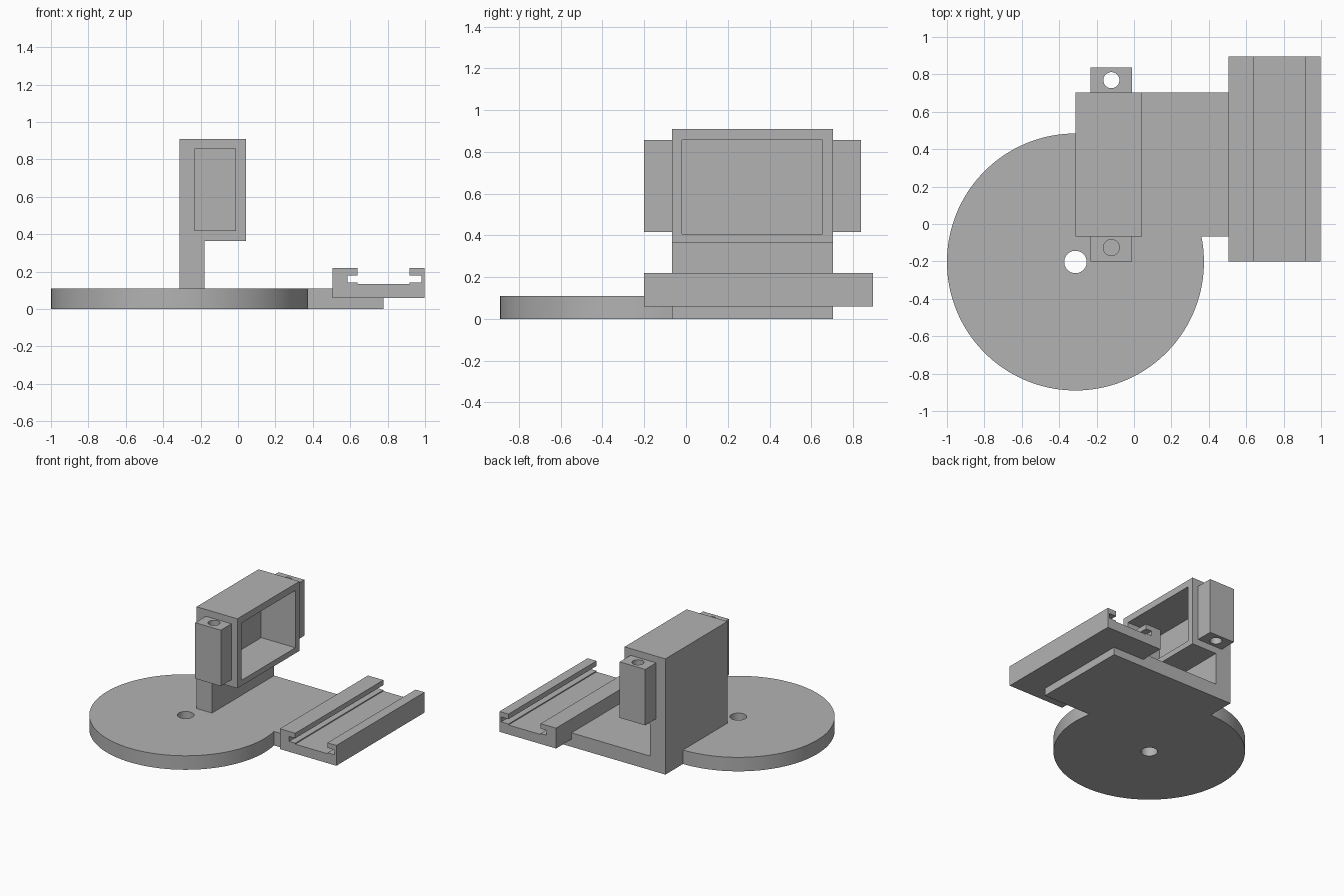
import bpy, bmesh, math
from mathutils import Vector

if "Cube" in bpy.data.objects:
    bpy.data.objects.remove(bpy.data.objects["Cube"])

grey = bpy.data.materials.new("plain grey")
grey.diffuse_color = (0.45, 0.45, 0.45, 1)
grey.use_nodes = True
grey.node_tree.nodes["Principled BSDF"].inputs["Base Color"].default_value = grey.diffuse_color


def extrude(name, outline, place, direction):
    """Solid prism: 2D outline placed in space, then swept along a direction."""
    bm = bmesh.new()
    face = bm.faces.new([bm.verts.new(place(a, b)) for a, b in outline])
    swept = bmesh.ops.extrude_face_region(bm, geom=[face])
    moved = [v for v in swept["geom"] if isinstance(v, bmesh.types.BMVert)]
    bmesh.ops.translate(bm, verts=moved, vec=Vector(direction))
    bmesh.ops.recalc_face_normals(bm, faces=bm.faces)
    mesh = bpy.data.meshes.new(name)
    bm.to_mesh(mesh)
    bm.free()
    mesh.materials.append(grey)
    obj = bpy.data.objects.new(name, mesh)
    bpy.context.collection.objects.link(obj)
    return obj


def upright(name, outline, z0, z1):
    return extrude(name, outline, lambda x, y: (x, y, z0), (0, 0, z1 - z0))


def along_y(name, outline, y0, y1):
    return extrude(name, outline, lambda x, z: (x, y0, z), (0, y1 - y0, 0))


def rect(a0, b0, a1, b1):
    return [(a0, b0), (a1, b0), (a1, b1), (a0, b1)]


def arc(cx, cy, r, start, end, n):
    return [(cx + r * math.cos(start + (end - start) * i / n),
             cy + r * math.sin(start + (end - start) * i / n)) for i in range(n + 1)]


def select(obj):
    bpy.ops.object.select_all(action='DESELECT')
    obj.select_set(True)
    bpy.context.view_layer.objects.active = obj


def cut(obj, cutter):
    select(obj)
    mod = obj.modifiers.new("cut", 'BOOLEAN')
    mod.operation, mod.solver, mod.object = 'DIFFERENCE', 'EXACT', cutter
    bpy.ops.object.modifier_apply(modifier=mod.name)
    bpy.data.objects.remove(cutter)


def bore(obj, x, y, r):
    cut(obj, upright("bore", arc(x, y, r, 0, math.tau, 48)[:-1], -0.5, 1.5))
    select(obj)
    bpy.ops.object.shade_smooth_by_angle(angle=math.radians(30))


# Base: round disc running into a rectangular plate
CX, CY, R = -0.313, -0.203, 0.687
Y0, Y1 = -0.068, 0.703
meet = math.tau + math.asin((Y0 - CY) / R)
base = upright("base", arc(CX, CY, R, math.pi / 2, meet, 112)
               + [(0.777, Y0), (0.777, Y1), (CX, Y1)], 0, 0.11)
bore(base, CX, CY, 0.06)

# Holder: wall carrying an open-sided box
holder = along_y("holder", [(CX, 0.11), (-0.178, 0.11), (-0.178, 0.363),
                            (0.042, 0.363), (0.042, 0.91), (CX, 0.91)], Y0, Y1)
cut(holder, along_y("cavity", rect(-0.255, 0.407, 0.2, 0.857), -0.018, 0.653))

# Drilled lugs on both ends of the box
for name, y0, y1, hole_y in (("front_lug", -0.2, Y0, -0.126),
                             ("back_lug", Y1, 0.838, 0.769)):
    lug = upright(name, rect(-0.232, y0, -0.01, y1), 0.417, 0.857)
    bore(lug, -0.121, hole_y, 0.043)

# Slotted rail on the plate's edge
along_y("rail", [(0.504, 0.06), (0.996, 0.06), (0.996, 0.22), (0.918, 0.22),
                 (0.918, 0.18), (0.981, 0.18), (0.981, 0.142), (0.918, 0.142),
                 (0.918, 0.134), (0.638, 0.134), (0.638, 0.142), (0.585, 0.142),
                 (0.585, 0.18), (0.638, 0.18), (0.638, 0.22), (0.504, 0.22)],
        -0.2, 0.895)
